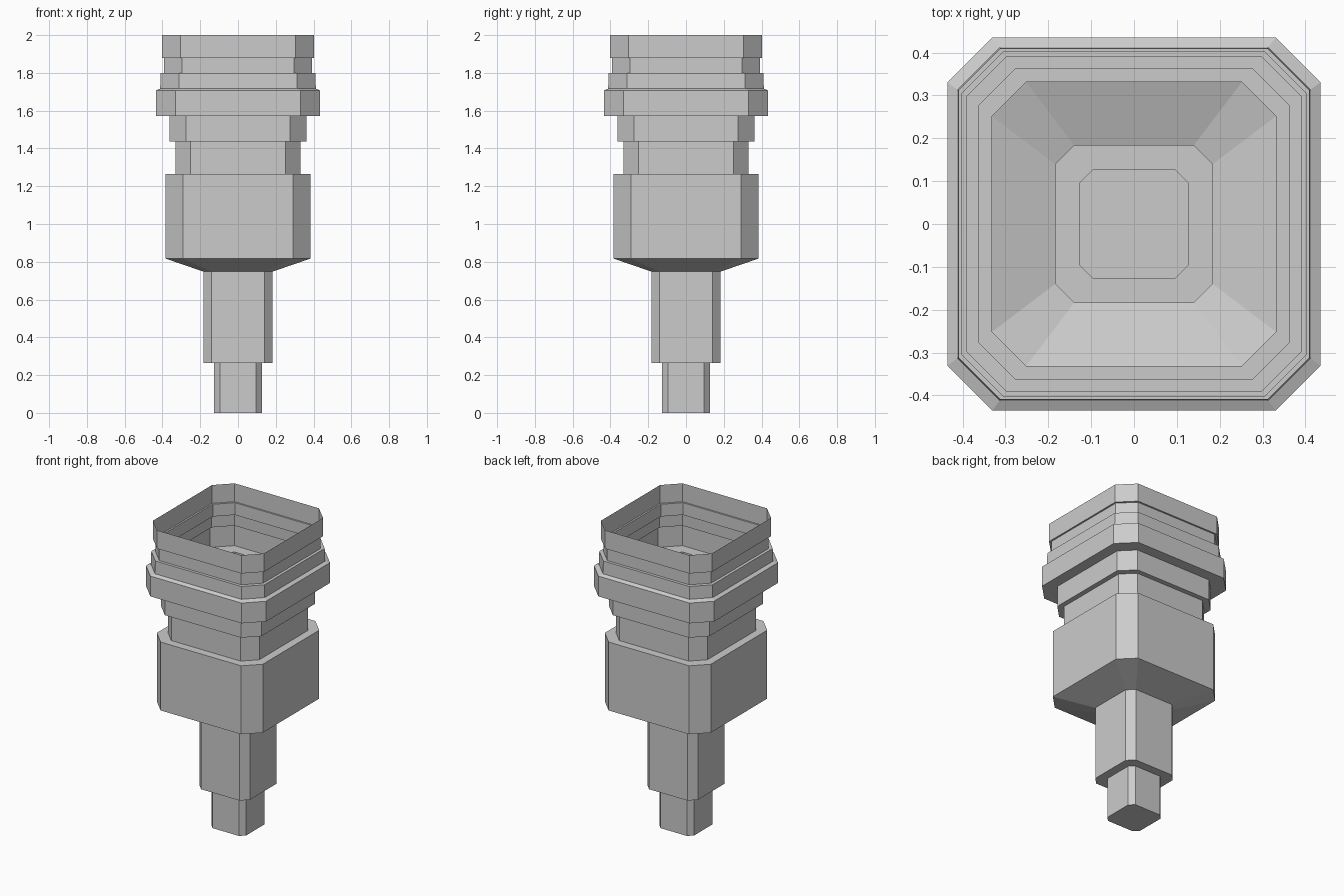
import bpy, bmesh

if "Cube" in bpy.data.objects:
    bpy.data.objects.remove(bpy.data.objects["Cube"])

# (half width, height) profile from base to open rim
PROFILE = [
    (0.126, 0.0), (0.126, 0.265),                    # plug tip
    (0.183, 0.265), (0.183, 0.748),                  # stem
    (0.384, 0.817), (0.384, 1.265),                  # flared body
    (0.331, 1.265), (0.331, 1.437),                  # neck
    (0.363, 1.437), (0.363, 1.573),                  # upper neck
    (0.435, 1.573), (0.435, 1.706), (0.412, 1.717),  # collar with bevelled top
    (0.410, 1.80), (0.391, 1.80),                    # band
    (0.391, 1.88), (0.402, 1.88), (0.402, 2.0),      # groove and rim
]
FLAT = 0.76  # share of each side left straight between the corner cuts


def octagon(bm, r, z):
    f = r * FLAT
    pts = [(r, -f), (r, f), (f, r), (-f, r), (-r, f), (-r, -f), (-f, -r), (f, -r)]
    return [bm.verts.new((x, y, z)) for x, y in pts]


# Loft the cut-corner square along the profile: closed base, open top
bm = bmesh.new()
rings = [octagon(bm, r, z) for r, z in PROFILE]
bm.faces.new(rings[0][::-1])
for a, b in zip(rings, rings[1:]):
    for i in range(8):
        j = (i + 1) % 8
        bm.faces.new((a[i], a[j], b[j], b[i]))

mesh = bpy.data.meshes.new("stepped_socket")
bm.to_mesh(mesh)
bm.free()
obj = bpy.data.objects.new("stepped_socket", mesh)
bpy.context.collection.objects.link(obj)
